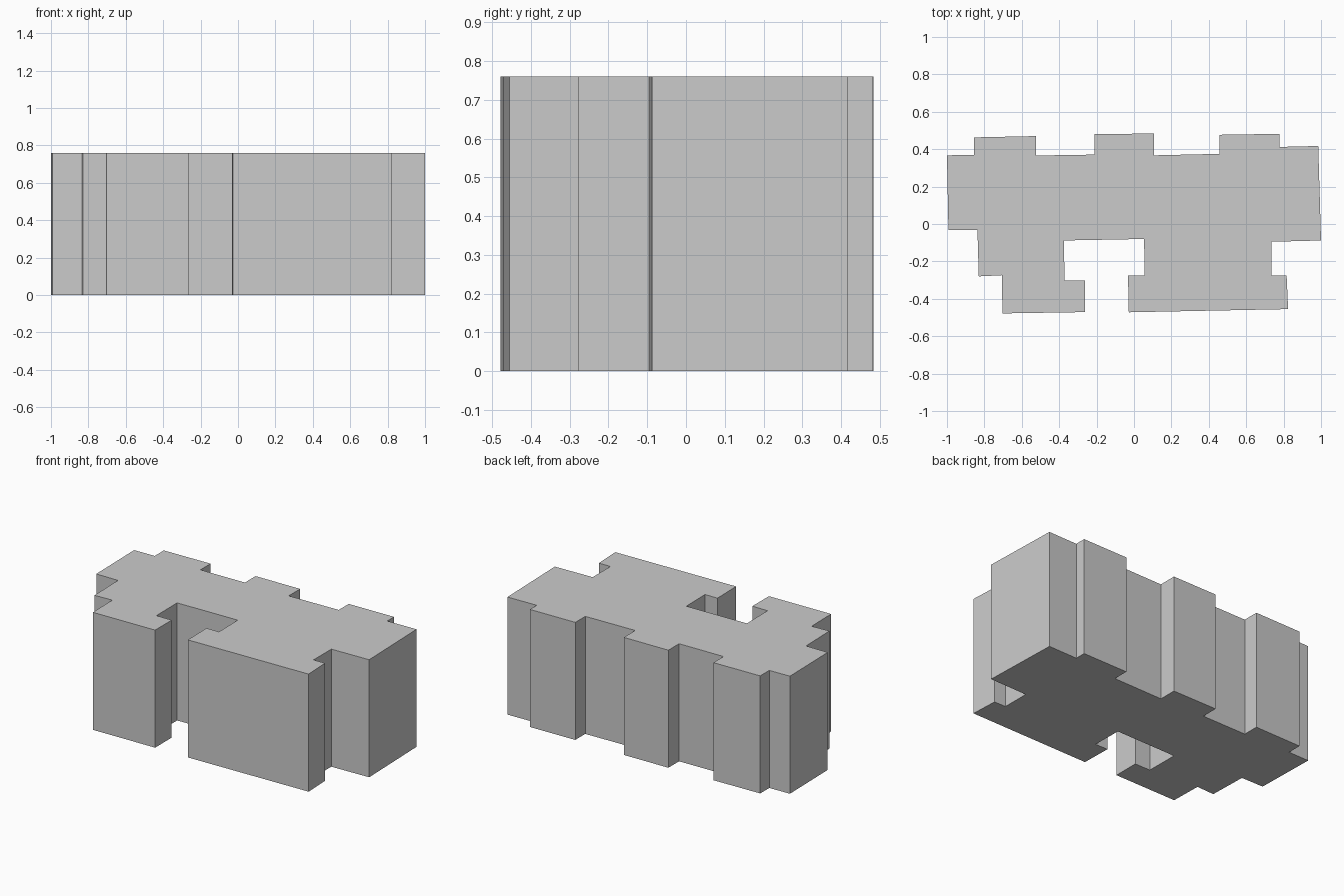
import bpy, bmesh

HEIGHT = 0.76

# Footprint, clockwise from the back-left corner
back_wall = [(-1.0, 0.367), (-0.855, 0.37), (-0.855, 0.463), (-0.525, 0.47),
             (-0.525, 0.366), (-0.21, 0.371), (-0.21, 0.48), (0.106, 0.484),
             (0.106, 0.367), (0.458, 0.375), (0.458, 0.477), (0.779, 0.482),
             (0.779, 0.412), (0.985, 0.417)]
right_side = [(1.0, -0.088), (0.734, -0.095), (0.734, -0.276), (0.816, -0.276),
              (0.824, -0.455)]
front_recess = [(-0.028, -0.472), (-0.032, -0.276), (0.057, -0.276), (0.054, -0.08),
                (-0.374, -0.088), (-0.372, -0.302), (-0.263, -0.302), (-0.263, -0.471)]
left_side = [(-0.703, -0.478), (-0.707, -0.274), (-0.83, -0.28), (-0.837, -0.031),
             (-0.992, -0.031)]
outline = back_wall + right_side + front_recess + left_side

# Extrude the footprint into the building block
bm = bmesh.new()
base = bm.faces.new([bm.verts.new((x, y, 0)) for x, y in outline])
result = bmesh.ops.extrude_face_region(bm, geom=[base], use_keep_orig=True)
top = [v for v in result["geom"] if isinstance(v, bmesh.types.BMVert)]
bmesh.ops.translate(bm, verts=top, vec=(0, 0, HEIGHT))
bmesh.ops.recalc_face_normals(bm, faces=bm.faces)

mesh = bpy.data.meshes.new("building_block")
bm.to_mesh(mesh)
bm.free()
bpy.context.collection.objects.link(bpy.data.objects.new("building_block", mesh))
